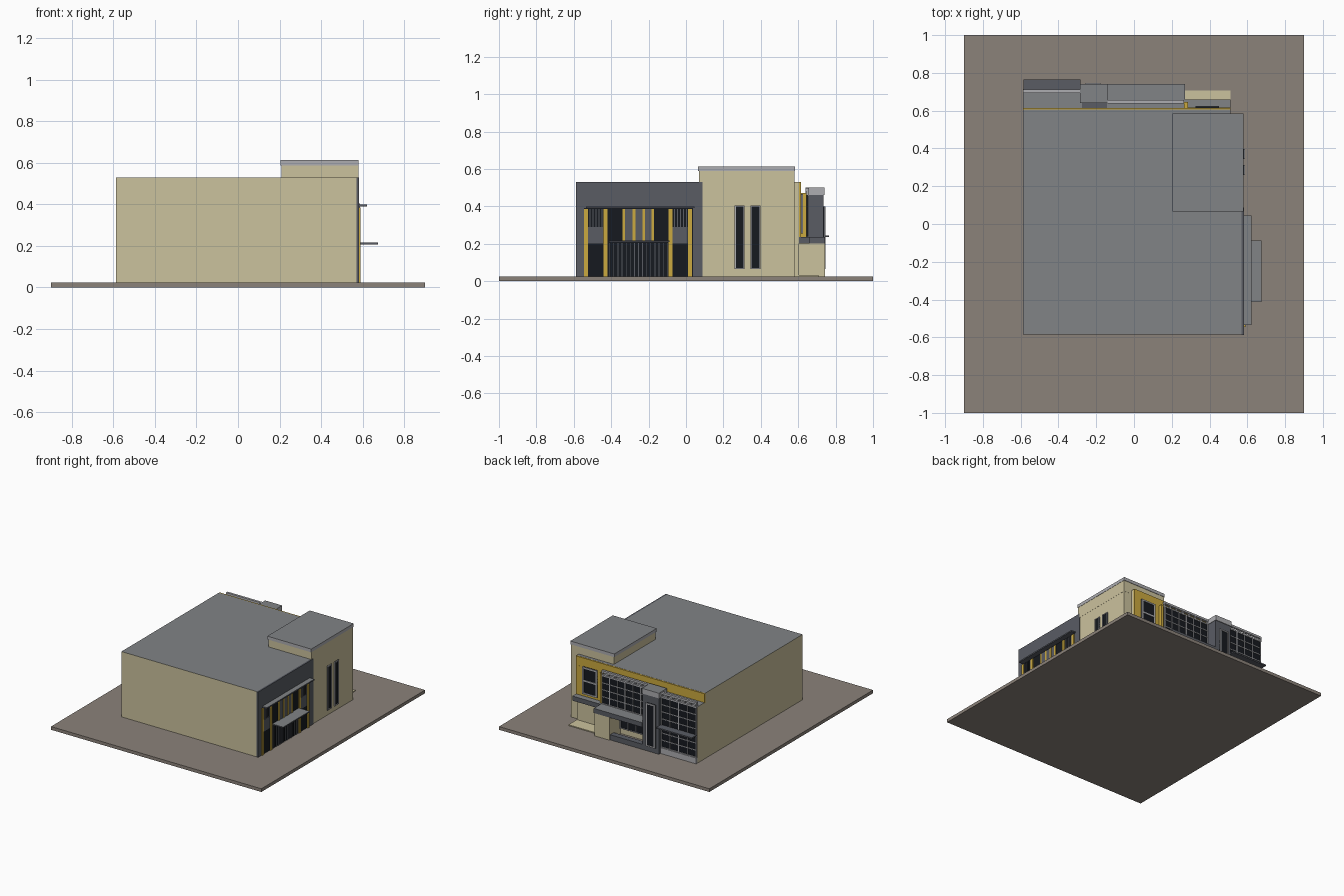
import bpy, bmesh
from mathutils import Matrix, Vector

if "Cube" in bpy.data.objects:
    bpy.data.objects.remove(bpy.data.objects["Cube"])


def mat(name, r, g, b):
    m = bpy.data.materials.new(name)
    m.diffuse_color = (r, g, b, 1)
    m.use_nodes = True
    m.node_tree.nodes["Principled BSDF"].inputs["Base Color"].default_value = m.diffuse_color
    return m


BEIGE = mat("beige_render", .60, .54, .34)
DARK = mat("dark_cladding", .10, .107, .127)
ROOF = mat("roof_grey", .22, .23, .24)
YELLOW = mat("ochre", .60, .40, .05)
GLASS = mat("dark_glass", .008, .010, .014)
LIGHT = mat("light_metal", .42, .42, .44)
PAVE = mat("paving", .26, .225, .195)


def boxes(name, material, spans, top=None):
    """One object from boxes (x0, x1, y0, y1, z0, z1); upward faces may take a second material."""
    bm = bmesh.new()
    for x0, x1, y0, y1, z0, z1 in spans:
        m = Matrix.Translation(Vector((x0 + x1, y0 + y1, z0 + z1)) / 2) @ \
            Matrix.Diagonal((x1 - x0, y1 - y0, z1 - z0, 1))
        bmesh.ops.create_cube(bm, size=1, matrix=m)
    bm.normal_update()
    me = bpy.data.meshes.new(name)
    me.materials.append(material)
    if top:
        me.materials.append(top)
        for f in bm.faces:
            if f.normal.z > .5:
                f.material_index = 1
    bm.to_mesh(me)
    bm.free()
    ob = bpy.data.objects.new(name, me)
    bpy.context.collection.objects.link(ob)
    return ob


def glazing(name, axis, a0, a1, z0, z1, d, cols, rows, t=.006, frame=LIGHT):
    """Glass pane facing +axis at depth d, with a grid of mullions in front."""
    def span(u0, u1, w0, w1, p, q):
        return (d + p, d + q, u0, u1, w0, w1) if axis == 'x' else (u0, u1, d + p, d + q, w0, w1)
    boxes(name + "_glass", GLASS, [span(a0, a1, z0, z1, -.004, .003)])
    bars = []
    for i in range(cols + 1):
        u = a0 + (a1 - a0 - t) * i / cols
        bars.append(span(u, u + t, z0, z1, 0, .008))
    for j in range(rows + 1):
        w = z0 + (z1 - z0 - t) * j / rows
        bars.append(span(a0, a1, w, w + t, 0, .0075))
    boxes(name + "_mullions", frame, bars)


G = .025  # top of the paving

# site and main masses
boxes("paving_slab", PAVE, [(-.9, .9, -1, 1, 0, G)])
boxes("main_building", BEIGE, [(-.588, .578, -.585, .58, G, .53),
                               (-.588, .51, .57, .605, G, .53)], ROOF)
boxes("corner_tower", BEIGE, [(.21, .579, .07, .581, .5, .588)])
boxes("tower_cap", LIGHT, [(.205, .581, .065, .584, .588, .613)], ROOF)

# tower side windows
for k, y in enumerate((.26, .345)):
    glazing(f"tower_window_{k + 1}", 'x', y, y + .053, .065, .405, .579, 1, 1)

# shopfront on the right side
boxes("side_cladding", DARK, [(.57, .583, -.588, .088, .39, .53),
                              (.57, .583, -.588, -.545, G, .39),
                              (.57, .583, .038, .088, G, .39)])
boxes("side_shop_glass", GLASS, [(.57, .582, -.545, .038, G, .39)])
boxes("side_ochre_posts", YELLOW,
      [(.58, .590, y, y + .022, G, .385) for y in (-.545, -.442, -.093, .01)] +
      [(.58, .589, y, y + .015, .215, .385) for y in (-.34, -.285, -.233, -.185)])
boxes("side_grey_panels", DARK,
      [(.58, .586, y, y + .04, .215, .385) for y in (-.325, -.27, -.222)] +
      [(.58, .586, y, y + .08, .20, .29) for y in (-.523, -.071)])
bars = [(.58, .587, -.41 + .022 * i, -.406 + .022 * i, G, .205) for i in range(15)]
for y in (-.515, -.063):
    bars += [(.58, .587, y + .016 * i, y + .004 + .016 * i, .29, .385) for i in range(5)]
boxes("side_screen_bars", DARK, bars)
boxes("side_awning", DARK, [(.578, .622, -.535, .045, .39, .40)], ROOF)
boxes("side_door_canopy", DARK, [(.578, .675, -.412, -.088, .208, .217)], ROOF)

# ochre band along the back and the framed window by the tower
boxes("back_ochre_band", YELLOW, [(-.588, .51, .60, .615, .455, .529),
                                  (.27, .51, .60, .616, .235, .46),
                                  (.265, .285, .60, .645, .235, .47)])
glazing("ochre_bay_window", 'y', .325, .45, .255, .465, .618, 1, 2, .012)

# left glazed bay at the back
boxes("left_bay", BEIGE, [(-.588, -.275, .60, .70, G, .46)], ROOF)
glazing("left_bay_window", 'y', -.585, -.283, .07, .46, .704, 4, 7)
boxes("left_bay_plinth", LIGHT, [(-.587, -.283, .69, .716, G, .07)])
boxes("left_bay_sunshade", DARK, [(-.586, -.283, .70, .765, .235, .245)])

# central glazed bay at the back
boxes("centre_bay", DARK, [(-.15, .265, .60, .645, .235, .46)], ROOF)
glazing("centre_bay_window", 'y', -.14, .265, .24, .46, .648, 6, 4)
glazing("ground_floor_window", 'y', -.14, .135, .07, .2, .61, 4, 2)


# open rail parapets over the glazed bays
def parapet(name, x0, x1, y, n):
    w = (x1 - x0 - .008) / n
    boxes(name, LIGHT, [(x0, x1, y - .012, y + .006, .482, .498),
                        (x0, x1, y - .012, y + .006, .455, .465)] +
          [(x0 + w * i, x0 + w * i + .008, y - .01, y + .004, .46, .49) for i in range(n + 1)])


parapet("left_bay_parapet", -.588, -.283, .706, 6)
parapet("centre_bay_parapet", -.14, .265, .651, 7)

# dark pilaster with its tall window
boxes("entry_pilaster", DARK, [(-.283, -.143, .60, .735, G, .46)])
boxes("pilaster_cap", LIGHT, [(-.286, -.14, .64, .74, .46, .50)], ROOF)
glazing("pilaster_window", 'y', -.256, -.177, .065, .40, .738, 1, 1, .01)

# back canopy, porch wall and steps
boxes("back_canopy", DARK, [(-.143, .27, .60, .742, .2, .236),
                            (.265, .51, .59, .66, .2, .236)], ROOF)
boxes("porch_wall", BEIGE, [(.135, .265, .60, .742, G, .2)])
boxes("porch_step", BEIGE, [(.265, .51, .60, .708, G, .032)])
boxes("planter_wall", DARK, [(-.143, .135, .69, .735, G, .065)])
